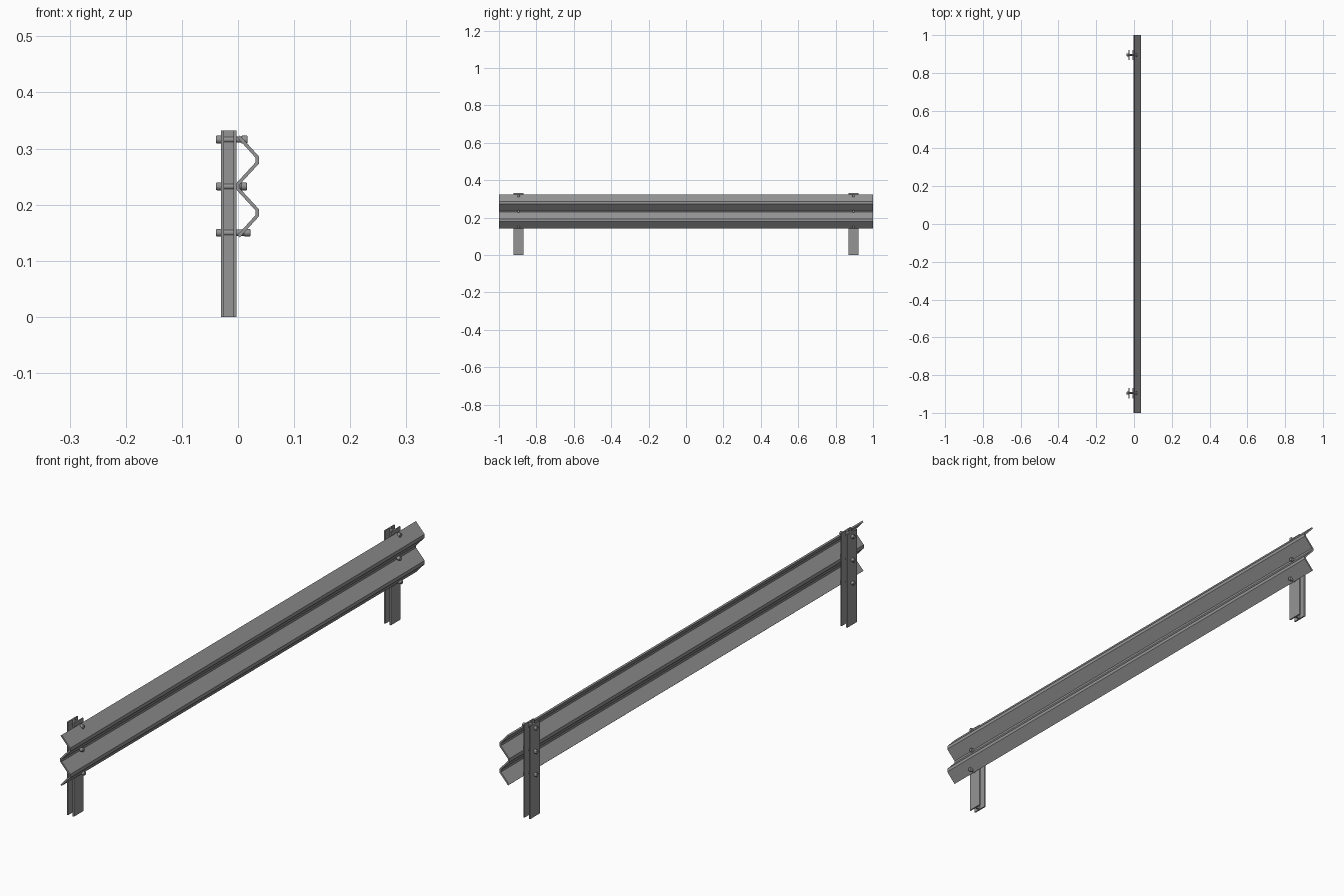
import bpy
from math import pi
from mathutils import Vector

if "Cube" in bpy.data.objects:
    bpy.data.objects.remove(bpy.data.objects["Cube"])

# Galvanised steel, used everywhere
steel = bpy.data.materials.new("galvanised grey")
steel.use_nodes = True
GREY = (0.3, 0.3, 0.3, 1)
steel.diffuse_color = GREY
steel.node_tree.nodes["Principled BSDF"].inputs["Base Color"].default_value = GREY


def extrude_profile(name, outline, direction, location):
    """Extrude a closed outline of 3D points along a direction."""
    n = len(outline)
    base = [Vector(p) for p in outline]
    verts = base + [p + Vector(direction) for p in base]
    faces = [(i, (i + 1) % n, n + (i + 1) % n, n + i) for i in range(n)]
    faces += [tuple(range(n))[::-1], tuple(range(n, 2 * n))]
    mesh = bpy.data.meshes.new(name)
    mesh.from_pydata(verts, [], faces)
    mesh.materials.append(steel)
    obj = bpy.data.objects.new(name, mesh)
    obj.location = location
    bpy.context.collection.objects.link(obj)
    bpy.context.view_layer.objects.active = obj
    bpy.ops.object.select_all(action="DESELECT")
    obj.select_set(True)
    bpy.ops.object.mode_set(mode="EDIT")
    bpy.ops.mesh.select_all(action="SELECT")
    bpy.ops.mesh.normals_make_consistent(inside=False)
    bpy.ops.object.mode_set(mode="OBJECT")
    return obj


def thicken(path, thickness):
    """Closed outline around an open path, with mitred corners."""
    pts = [Vector(p) for p in path]
    sides = ([], [])
    for i, p in enumerate(pts):
        before = (p - pts[i - 1]).normalized() if i else None
        after = (pts[i + 1] - p).normalized() if i < len(pts) - 1 else before
        before = before or after
        n1 = Vector((-before.y, before.x))
        n2 = Vector((-after.y, after.x))
        miter = (n1 + n2) / (1 + n1.dot(n2)) * thickness / 2
        sides[0].append(p + miter)
        sides[1].append(p - miter)
    return sides[0] + sides[1][::-1]


def bolt_part(name, x0, x1, radius, y, z):
    """Rounded cylinder along x."""
    bpy.ops.mesh.primitive_cylinder_add(
        vertices=16, radius=radius, depth=x1 - x0,
        location=((x0 + x1) / 2, y, z), rotation=(0, pi / 2, 0))
    obj = bpy.context.object
    obj.name = name
    obj.data.materials.append(steel)
    bevel = obj.modifiers.new("rounded rim", "BEVEL")
    bevel.width = 0.0015
    bevel.segments = 2
    bpy.ops.object.shade_smooth_by_angle()


# Corrugated rail: half the section, mirrored about its middle height
MID = 0.2325
half = [(0.001, 0.089), (0.0345, 0.052), (0.0345, 0.042), (0.0005, 0.005)]
section = half + [(x, -h) for x, h in reversed(half)]
outline = thicken(section, 0.006)
extrude_profile("rail", [(p.x, 0, p.y) for p in outline], (0, 2, 0), (0, -1, MID))

# I-section posts, with three bolts each
X0, X1, FLANGE, WIDE, WEB = -0.03, -0.003, 0.005, 0.0275, 0.003
quarter = [(X0, WIDE), (X0 + FLANGE, WIDE), (X0 + FLANGE, WEB),
           (X1 - FLANGE, WEB), (X1 - FLANGE, WIDE), (X1, WIDE)]
i_section = quarter + [(x, -y) for x, y in reversed(quarter)]
bolts = {"upper": (0.316, 0.017), "middle": (MID, 0.016), "lower": (0.15, 0.022)}
for side, y in (("front", -0.895), ("back", 0.895)):
    extrude_profile(side + "_post", [(x, w, 0) for x, w in i_section],
                    (0, 0, 0.332), (0, y, 0))
    for level, (z, tip) in bolts.items():
        label = f"{side}_{level}_bolt"
        bolt_part(label + "_shaft", X0, tip - 0.002, 0.0055, y, z)
        bolt_part(label + "_head", tip - 0.011, tip, 0.007, y, z)
        bolt_part(label + "_nut", X0 - 0.009, X0 + 0.001, 0.007, y, z)
